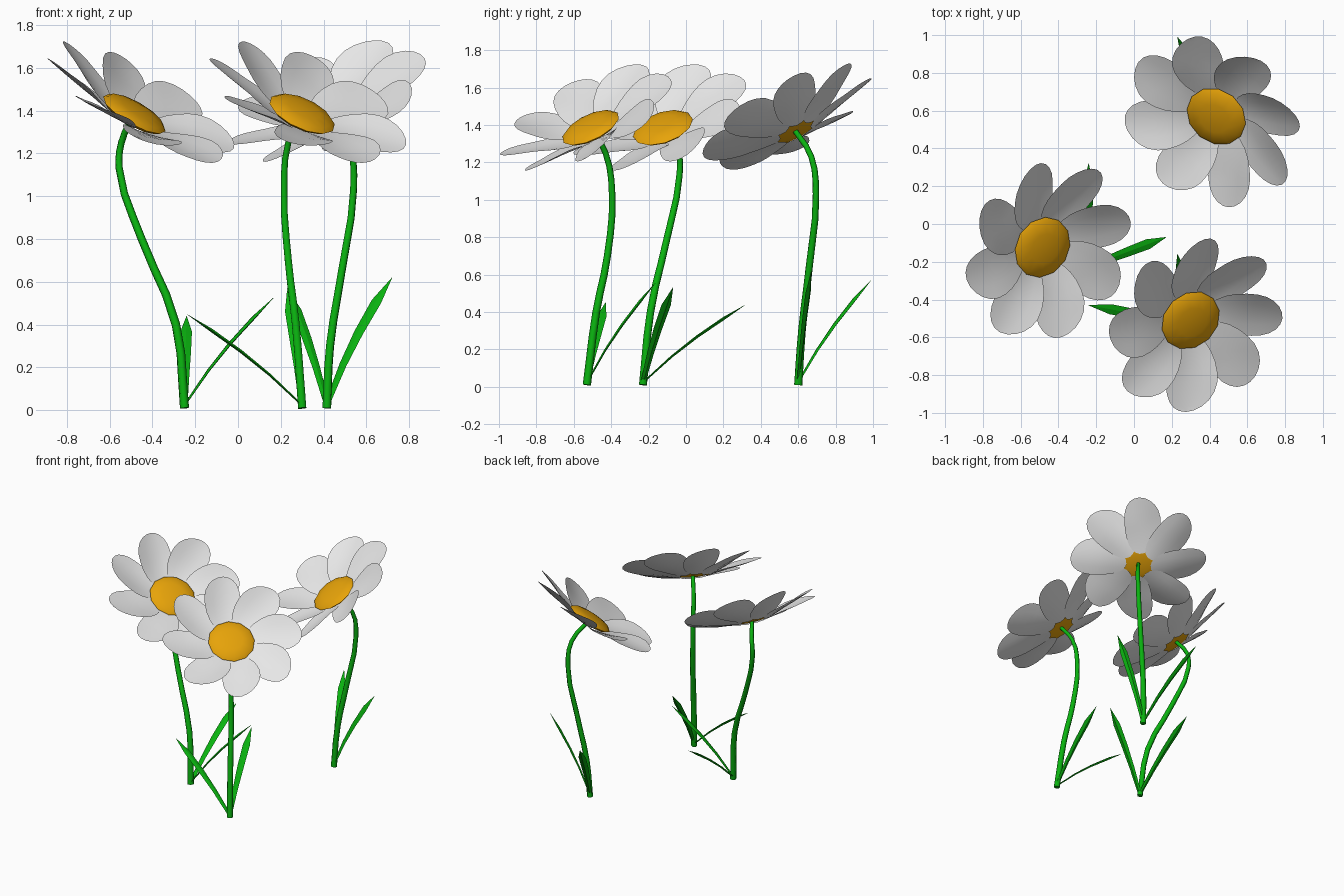
import bpy, bmesh, math
from mathutils import Vector, Matrix

cube = bpy.data.objects.get("Cube")
if cube:
    bpy.data.objects.remove(cube)


def material(name, rgb):
    m = bpy.data.materials.new(name)
    m.use_nodes = True
    m.diffuse_color = (*rgb, 1)
    m.node_tree.nodes["Principled BSDF"].inputs["Base Color"].default_value = (*rgb, 1)
    return m


WHITE = material("petal_white", (0.8, 0.8, 0.8))
GOLD = material("centre_gold", (0.87, 0.4, 0.003))
GREEN = material("stem_green", (0.003, 0.45, 0.005))


def smooth(obj, angle):
    bpy.ops.object.select_all(action="DESELECT")
    obj.select_set(True)
    bpy.context.view_layer.objects.active = obj
    if obj.type == "CURVE":
        bpy.ops.object.convert(target="MESH")
    bpy.ops.object.shade_smooth_by_angle(angle=math.radians(angle))


def finish(name, bm, mat, angle):
    mesh = bpy.data.meshes.new(name)
    bm.to_mesh(mesh)
    bm.free()
    mesh.materials.append(mat)
    obj = bpy.data.objects.new(name, mesh)
    bpy.context.collection.objects.link(obj)
    smooth(obj, angle)


def skin(bm, rows):
    # Bridge equal rows of points into a surface
    verts = [[bm.verts.new(p) for p in row] for row in rows]
    for a, b in zip(verts, verts[1:]):
        for j in range(len(a) - 1):
            bm.faces.new((a[j], b[j], b[j + 1], a[j + 1]))


def petals(name, place):
    # Eight oval petals, each twisted like a fan blade and swept clockwise
    bm = bmesh.new()
    count, steps, inner, length, widest = 8, 12, 0.09, 0.41, 0.6
    for k in range(count):
        spin = place @ Matrix.Rotation(math.tau * k / count + math.radians(4), 4, "Z")
        rows = []
        for i in range(steps + 1):
            t = (1 - math.cos(math.pi * i / steps)) / 2
            reach = (t - widest) / (widest if t < widest else 1 - widest)
            half = 0.138 * math.sqrt(max(1 - reach * reach, 0.0004))
            twist = math.radians(13) * min(1, 1.8 * t)
            row = []
            for j in range(5):
                s = (j / 2 - 1) * half
                row.append(spin @ Vector((inner + length * t,
                                          s * math.cos(twist) + 0.06 * t - 0.095 * t * t,
                                          s * math.sin(twist) + 0.105 * t - 0.025 + s * s)))
            rows.append(row)
        skin(bm, rows)
    finish(name, bm, WHITE, 40)


def centre(name, place):
    # Flattened twelve-sided button
    bm = bmesh.new()
    bmesh.ops.create_uvsphere(bm, u_segments=12, v_segments=6, radius=1,
                              matrix=place @ Matrix.Translation((0, 0, 0.012))
                              @ Matrix.Diagonal((0.167, 0.167, 0.033, 1)))
    finish(name, bm, GOLD, 40)


def stem(name, path):
    # Tapered tube through the path points
    curve = bpy.data.curves.new(name, "CURVE")
    curve.dimensions = "3D"
    curve.bevel_depth = 0.022
    curve.bevel_resolution = 1
    curve.resolution_u = 3
    curve.use_fill_caps = True
    spline = curve.splines.new("BEZIER")
    spline.bezier_points.add(len(path) - 1)
    for i, (bp, co) in enumerate(zip(spline.bezier_points, path)):
        bp.co = co
        bp.handle_left_type = bp.handle_right_type = "AUTO"
        bp.radius = 1 - 0.35 * i / (len(path) - 1)
    curve.materials.append(GREEN)
    obj = bpy.data.objects.new(name, curve)
    bpy.context.collection.objects.link(obj)
    smooth(obj, 65)


def leaf(name, root, tip, roll):
    # Slim blade with a diamond section, widest near the pointed end
    bm = bmesh.new()
    root, tip = Vector(root) + Vector((0, 0, 0.015)), Vector(tip)
    along = tip - root
    side = along.cross(Vector((0, 0, 1))).normalized()
    up = side.cross(along).normalized()
    turn = Matrix.Rotation(math.radians(roll), 3, along)
    across, thick = turn @ side, turn @ up
    rows = []
    for t, w in ((0, 0.014), (0.3, 0.02), (0.55, 0.025), (0.8, 0.027), (1, 0.001)):
        mid = root + along * t + up * 0.09 * t * (1 - t)
        ring = [mid - across * w, mid - thick * w * 0.4, mid + across * w, mid + thick * w * 0.2]
        rows.append(ring + ring[:1])
    skin(bm, rows)
    bmesh.ops.remove_doubles(bm, verts=bm.verts, dist=0.0001)
    bmesh.ops.recalc_face_normals(bm, faces=bm.faces)
    finish(name, bm, GREEN, 20)


# Each flower: head centre, facing direction, stem path, leaf tips with roll
FLOWERS = {
    "left": ((-0.49, -0.12, 1.375), -31,
             [(-0.25, -0.23, 0.01), (-0.29, -0.19, 0.4), (-0.45, -0.1, 0.8),
              (-0.555, -0.035, 1.13), (-0.545, -0.04, 1.25)],
             [((-0.24, 0.32, 0.44), 0), ((0.17, -0.07, 0.53), 0)]),
    "front": ((0.295, -0.505, 1.375), -46,
              [(0.3, -0.53, 0.01), (0.27, -0.48, 0.4), (0.235, -0.42, 0.7),
               (0.215, -0.395, 1.03), (0.235, -0.43, 1.25)],
              [((-0.24, -0.43, 0.45), 0), ((0.23, -0.16, 0.56), 0)]),
    "rear": ((0.44, 0.575, 1.38), -129,
             [(0.415, 0.6, 0.01), (0.43, 0.62, 0.3), (0.485, 0.66, 0.65),
              (0.54, 0.695, 1.03), (0.525, 0.67, 1.23)],
             [((0.72, 0.67, 0.62), 45), ((0.23, 0.99, 0.57), 0)]),
}
for label, (head, facing, path, tips) in FLOWERS.items():
    place = (Matrix.Translation(head) @ Matrix.Rotation(math.radians(facing), 4, "Z")
             @ Matrix.Rotation(math.radians(34), 4, "Y"))
    petals(label + "_petals", place)
    centre(label + "_flower_centre", place)
    stem(label + "_stem", path + [place @ Vector((0, 0, 0))])
    for n, (tip, roll) in enumerate(tips, 1):
        leaf(f"{label}_leaf_{n}", path[0], tip, roll)
